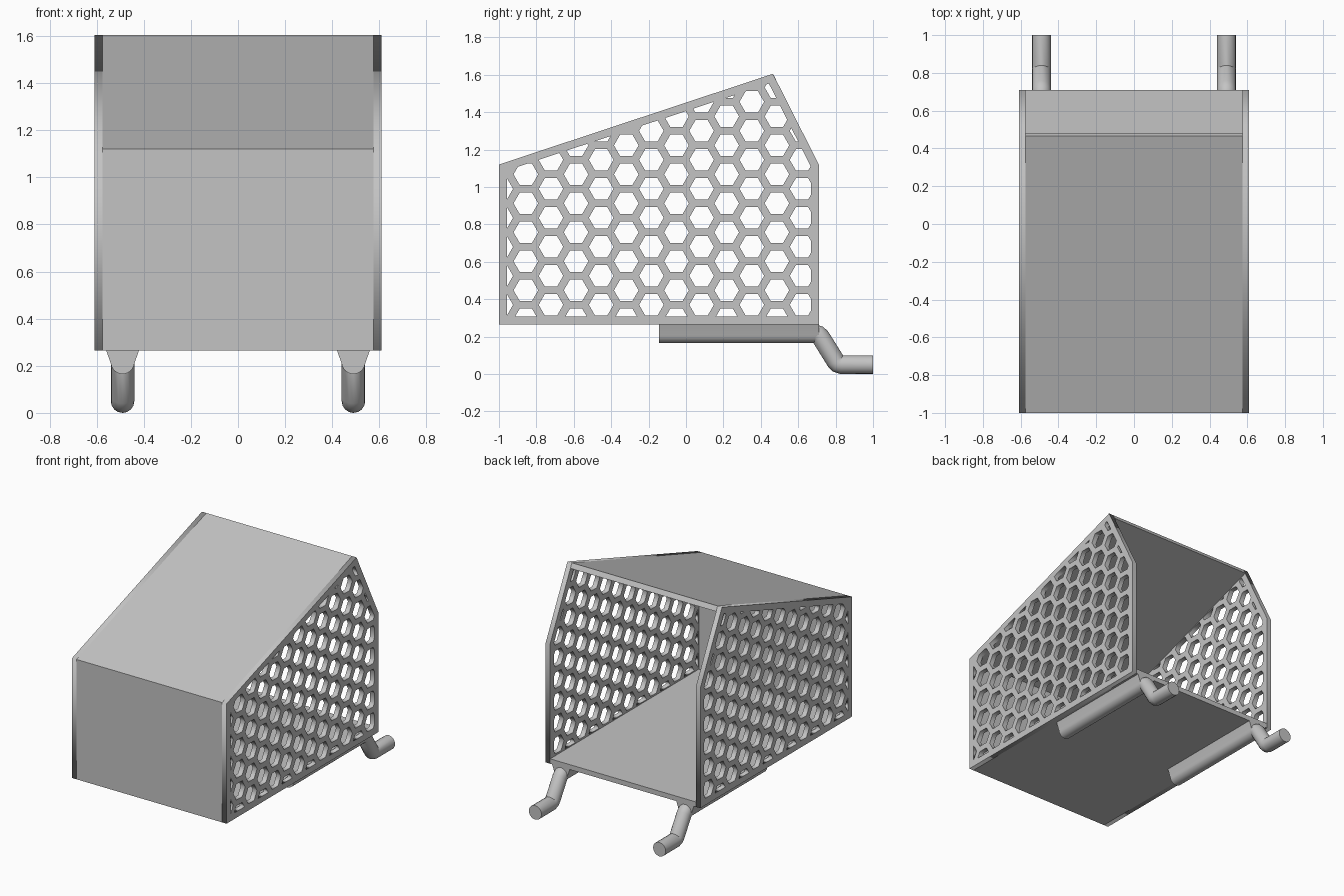
import bpy, bmesh, math
from mathutils import Vector, Matrix

cube = bpy.data.objects.get("Cube")
if cube:
    bpy.data.objects.remove(cube, do_unlink=True)

# Material
metal = bpy.data.materials.new("light grey metal")
metal.use_nodes = True
grey = (0.55, 0.55, 0.55, 1)
metal.diffuse_color = grey
metal.node_tree.nodes["Principled BSDF"].inputs["Base Color"].default_value = grey

HALF_W, WALL = 0.61, 0.035
INNER = HALF_W - WALL
# Side outline as (y, z), counter-clockwise
OUTLINE = [Vector(p) for p in
           ((-1, .265), (.71, .265), (.71, 1.12), (.465, 1.605), (-1, 1.12))]


def add_mesh(name, mesh):
    obj = bpy.data.objects.new(name, mesh)
    bpy.context.collection.objects.link(obj)
    mesh.materials.clear()
    mesh.materials.append(metal)
    return obj


def extrude_profile(name, profile, axis_start, axis_end, place):
    """Extrude a flat profile; place(a, b, t) gives the 3D point."""
    bm = bmesh.new()
    face = bm.faces.new([bm.verts.new(place(a, b, axis_start)) for a, b in profile])
    top = bmesh.ops.extrude_face_region(bm, geom=[face])["geom"]
    shift = Vector(place(0, 0, axis_end)) - Vector(place(0, 0, axis_start))
    bmesh.ops.translate(bm, vec=shift, verts=[v for v in top if isinstance(v, bmesh.types.BMVert)])
    bmesh.ops.recalc_face_normals(bm, faces=bm.faces)
    mesh = bpy.data.meshes.new(name)
    bm.to_mesh(mesh)
    bm.free()
    return add_mesh(name, mesh)


def curve_to_mesh(name, curve, matrix):
    temp = bpy.data.objects.new(name + " curve", curve)
    bpy.context.collection.objects.link(temp)
    bpy.context.view_layer.update()
    graph = bpy.context.evaluated_depsgraph_get()
    mesh = bpy.data.meshes.new_from_object(temp.evaluated_get(graph))
    bpy.data.objects.remove(temp, do_unlink=True)
    mesh.transform(matrix)
    return add_mesh(name, mesh)


def smooth(obj):
    bpy.ops.object.select_all(action='DESELECT')
    obj.select_set(True)
    bpy.context.view_layer.objects.active = obj
    bpy.ops.object.shade_smooth_by_angle(angle=math.radians(35))


def clip(poly, a, normal, inset):
    """Keep the part of poly lying at least inset inside one outline edge."""
    result = []
    for p, q in zip(poly, poly[1:] + poly[:1]):
        dp, dq = (p - a).dot(normal) - inset, (q - a).dot(normal) - inset
        if dp >= 0:
            result.append(p)
        if dp * dq < 0:
            result.append(p.lerp(q, dp / (dp - dq)))
    return result


def area(poly):
    return abs(sum(p.x * q.y - p.y * q.x for p, q in zip(poly, poly[1:] + poly[:1]))) / 2


# Floor, front wall and sloped roof as one bent sheet
sheet = [(.71, .265), (-1, .265), (-1, 1.12), (.465, 1.605),
         (.483, 1.572), (-.965, 1.093), (-.965, .3), (.71, .3)]
extrude_profile("floor_front_and_roof", sheet, -INNER, INNER, lambda a, b, t: (t, a, b))

# Honeycomb holes trimmed to the panel frame
PITCH, HOLE = 0.155, 0.114
COLUMN = PITCH * math.sqrt(3) / 2
holes = []
for col in range(-3, 14):
    for row in range(-1, 10):
        centre = Vector((-.722 + col * COLUMN, .37 + (row + .5 * (col % 2)) * PITCH))
        r = HOLE / math.sqrt(3)
        cell = [centre + Vector((math.cos(k * math.pi / 3), math.sin(k * math.pi / 3))) * r
                for k in range(6)]
        for a, b in zip(OUTLINE, OUTLINE[1:] + OUTLINE[:1]):
            edge = (b - a).normalized()
            cell = clip(cell, a, Vector((-edge.y, edge.x)), .043)
        if len(cell) > 2 and area(cell) > .0003:
            holes.append(cell)


def side_panel(name, x):
    curve = bpy.data.curves.new(name, 'CURVE')
    curve.dimensions = '2D'
    curve.fill_mode = 'BOTH'
    curve.extrude = WALL / 2
    for loop in [OUTLINE] + holes:
        spline = curve.splines.new('POLY')
        spline.points.add(len(loop) - 1)
        for point, p in zip(spline.points, loop):
            point.co = (p.x, p.y, 0, 1)
        spline.use_cyclic_u = True
    turn = Matrix(((0, 0, 1, x), (1, 0, 0, 0), (0, 1, 0, 0), (0, 0, 0, 1)))
    return curve_to_mesh(name, curve, turn)


# Bent tube behind the box and its flared saddle under the floor
PIPE_R, PIPE_Z = 0.05, 0.215
PATH = [(.66, .215), (.69, .215), (.707, .21), (.72, .197),
        (.80, .069), (.812, .055), (.83, .05), (1, .05)]


def handle(name, x):
    curve = bpy.data.curves.new(name, 'CURVE')
    curve.dimensions = '3D'
    curve.bevel_depth = PIPE_R
    curve.bevel_resolution = 6
    curve.use_fill_caps = True
    spline = curve.splines.new('POLY')
    spline.points.add(len(PATH) - 1)
    for point, (y, z) in zip(spline.points, PATH):
        point.co = (x, y, z, 1)
    smooth(curve_to_mesh(name, curve, Matrix()))


def saddle(name, x):
    arc = [math.radians(-200 + 220 * k / 16 + 0) for k in range(17)]
    profile = [(-.07, .266)]
    profile += [(PIPE_R * math.cos(t), PIPE_Z + PIPE_R * math.sin(t))
                for t in arc if math.sin(t) < .1]
    profile += [(.07, .266)]
    smooth(extrude_profile(name, profile, -.145, .71, lambda a, b, t: (x + a, t, b)))


for side, sign in (("left", 1), ("right", -1)):
    side_panel(side + "_honeycomb_panel", sign * (INNER + WALL / 2))
    saddle(side + "_tube_saddle", sign * .49)
    handle(side + "_bent_handle", sign * .49)
